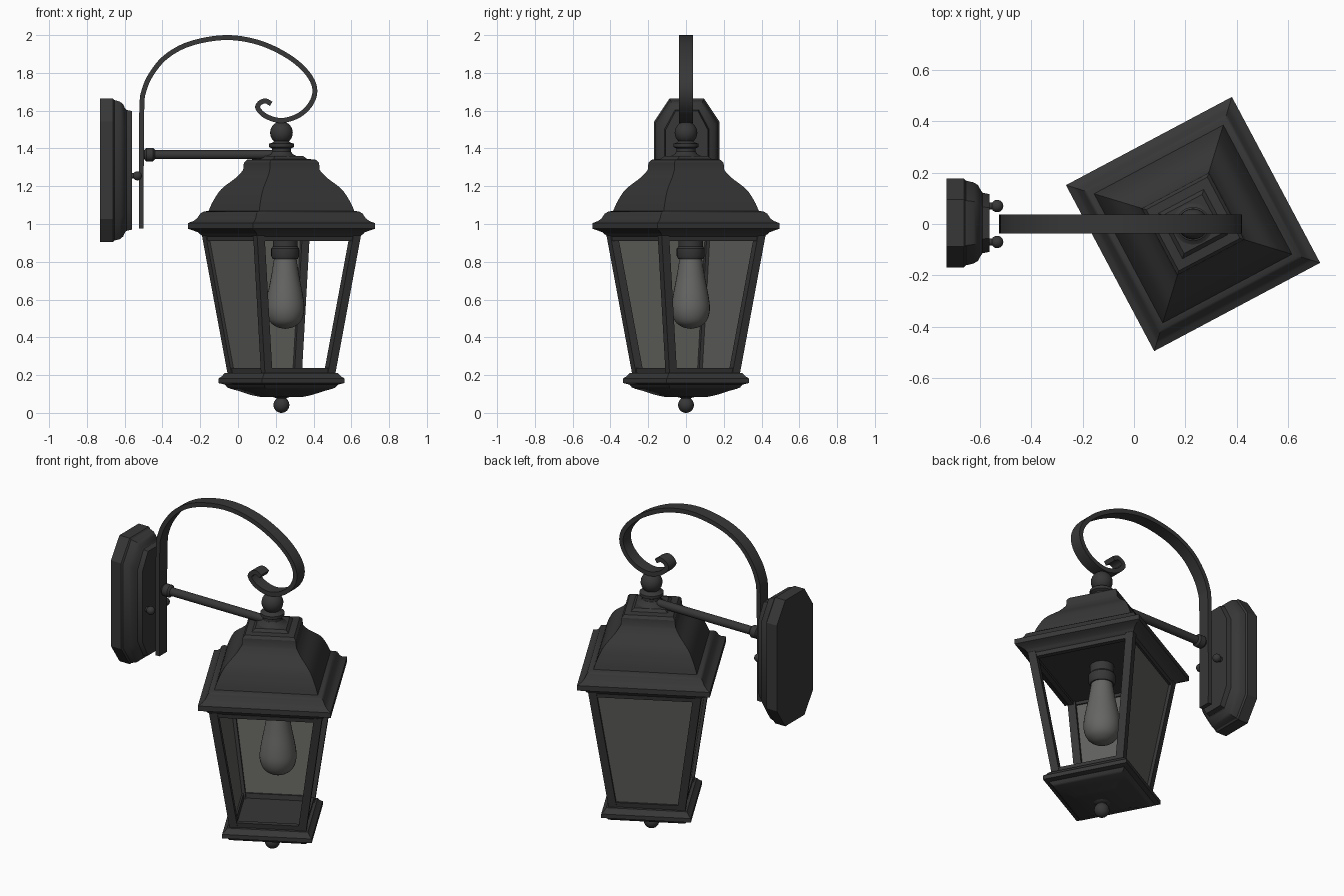
import bpy, bmesh, math
from mathutils import Vector, Matrix

if "Cube" in bpy.data.objects:
    bpy.data.objects.remove(bpy.data.objects["Cube"])


def material(name, c):
    m = bpy.data.materials.new(name)
    m.diffuse_color = (*c, 1)
    m.use_nodes = True
    m.node_tree.nodes["Principled BSDF"].inputs["Base Color"].default_value = m.diffuse_color
    return m


METAL = material("dark metal", (0.038, 0.038, 0.038))
GLASS = material("smoky glass", (0.12, 0.12, 0.112))
BULB = material("bulb grey", (0.13, 0.13, 0.125))

CX = 0.23
LANTERN = Matrix.Translation((CX, 0, 0)) @ Matrix.Rotation(math.radians(28), 4, 'Z')


def loft(name, rings, mat=METAL, matrix=Matrix(), angle=32):
    """Skin a list of equal-length point rings and cap both ends."""
    bm = bmesh.new()
    vs = [[bm.verts.new(matrix @ Vector(p)) for p in r] for r in rings]
    n = len(rings[0])
    for a, b in zip(vs, vs[1:]):
        for i in range(n):
            j = (i + 1) % n
            bm.faces.new((a[i], a[j], b[j], b[i]))
    bm.faces.new(vs[0])
    bm.faces.new(vs[-1])
    bmesh.ops.recalc_face_normals(bm, faces=bm.faces)
    me = bpy.data.meshes.new(name)
    bm.to_mesh(me)
    bm.free()
    me.materials.append(mat)
    for p in me.polygons:
        p.use_smooth = True
    me.set_sharp_from_angle(angle=math.radians(angle))
    ob = bpy.data.objects.new(name, me)
    bpy.context.collection.objects.link(ob)
    return ob


def square_stack(name, profile):
    """Square tiers from (z, half width) pairs, in the turned lantern frame."""
    return loft(name, [[(-h, -h, z), (h, -h, z), (h, h, z), (-h, h, z)]
                       for z, h in profile], METAL, LANTERN)


def lathe(name, profile, matrix, mat=METAL, n=28):
    """Round part from (height, radius) pairs."""
    return loft(name, [[(r * math.cos(2 * math.pi * i / n), r * math.sin(2 * math.pi * i / n), z)
                        for i in range(n)] for z, r in profile], mat, matrix)


def ball(name, centre, r):
    prof = [(-r * math.cos(math.pi * i / 14), max(r * math.sin(math.pi * i / 14), 0.001))
            for i in range(15)]
    lathe(name, prof, Matrix.Translation(centre))


def smooth_path(pts, steps=6):
    """Catmull-Rom subdivision of a 2D path."""
    P = [Vector(p) for p in pts]
    P = [2 * P[0] - P[1]] + P + [2 * P[-1] - P[-2]]
    out = []
    for a, b, c, d in zip(P, P[1:], P[2:], P[3:]):
        for s in range(steps):
            t = s / steps
            out.append(0.5 * (2 * b + (c - a) * t + (2 * a - 5 * b + 4 * c - d) * t * t
                              + (3 * b - a - 3 * c + d) * t ** 3))
    return out + [P[-2]]


# Roof: eave moulding, bell-shaped dome and cap
dome = smooth_path([(1.07, 0.285), (1.12, 0.268), (1.185, 0.235), (1.245, 0.178), (1.285, 0.15)], 4)
square_stack("roof", [(0.93, 0.30), (0.945, 0.318), (0.955, 0.325), (0.968, 0.35), (0.975, 0.366),
                      (1.005, 0.366), (1.015, 0.345), (1.03, 0.33), (1.055, 0.318), (1.065, 0.305)]
             + [tuple(p) for p in dome]
             + [(1.325, 0.147), (1.34, 0.135), (1.345, 0.10), (1.36, 0.085)])

# Base: flange and stepped underside
square_stack("base", [(0.085, 0.085), (0.095, 0.12), (0.115, 0.165), (0.128, 0.20), (0.135, 0.212),
                      (0.15, 0.222), (0.158, 0.247), (0.182, 0.247), (0.192, 0.235), (0.21, 0.222)])


# Tapered lantern frame
def half(z):
    return 0.21 + (z - 0.2) / 0.73 * 0.1


W = 0.045
for k in range(4):
    M = LANTERN @ Matrix.Rotation(k * math.pi / 2, 4, 'Z')
    rings = []
    for z in (0.2, 0.94):
        h = half(z)
        rings.append([(h, h, z), (h - W, h, z), (h - W, h - W, z), (h, h - W, z)])
    loft(f"corner_post_{k + 1}", rings, METAL, M)
    for label, z0, z1 in (("lower", 0.2, 0.238), ("upper", 0.91, 0.95)):
        a, b = half(z0), half(z1)
        loft(f"{label}_rail_{k + 1}",
             [[(a - 0.006, s * (a - 0.02), z0), (b - 0.006, s * (b - 0.02), z1),
               (b - 0.035, s * (b - 0.02), z1), (a - 0.035, s * (a - 0.02), z0)]
              for s in (-1, 1)], METAL, M)
    # Glass on the two closed sides only
    if k in (1, 2):
        loft(f"glass_pane_{k}",
             [[(half(z) - 0.018, -half(z) + 0.03, z), (half(z) - 0.018, half(z) - 0.03, z),
               (half(z) - 0.026, half(z) - 0.03, z), (half(z) - 0.026, -half(z) + 0.03, z)]
              for z in (0.22, 0.93)], GLASS, M)

# Bulb and socket
at_bulb = Matrix.Translation((0.25, 0.025, 0))
lathe("socket", [(0.815, 0.066), (0.83, 0.074), (0.87, 0.074), (0.88, 0.066), (0.94, 0.066)], at_bulb)
bulb = smooth_path([(0.445, 0.002), (0.455, 0.045), (0.485, 0.083), (0.54, 0.101), (0.61, 0.096),
                    (0.72, 0.075), (0.825, 0.058)], 4)
lathe("bulb", [(p[0], max(p[1], 0.002)) for p in bulb], at_bulb, BULB)

# Finials above and below
at_axis = Matrix.Translation((CX, 0, 0))
lathe("top_neck", [(1.345, 0.085), (1.36, 0.08), (1.37, 0.06), (1.385, 0.05), (1.4, 0.05), (1.408, 0.066),
                   (1.425, 0.066), (1.432, 0.045), (1.45, 0.03)], at_axis)
ball("top_ball", (CX, 0, 1.483), 0.06)
lathe("bottom_neck", [(0.06, 0.022), (0.078, 0.026), (0.084, 0.045), (0.1, 0.06)], at_axis)
ball("bottom_ball", (CX, 0, 0.042), 0.042)

# Horizontal rod and collar
along_x = Matrix.Translation((0, 0, 1.367)) @ Matrix.Rotation(math.pi / 2, 4, 'Y')
lathe("rod", [(-0.5, 0.024), (0.2, 0.024)], along_x)
lathe("rod_collar", [(-0.495, 0.026), (-0.485, 0.036), (-0.45, 0.036), (-0.44, 0.026)], along_x)

# Scroll strap: outer edge path, thickened inwards
path = smooth_path([(-0.525, 0.975), (-0.525, 1.3), (-0.522, 1.62), (-0.51, 1.71), (-0.47, 1.80),
                    (-0.39, 1.895), (-0.26, 1.966), (-0.07, 2.0), (0.11, 1.974), (0.27, 1.9),
                    (0.375, 1.81), (0.419, 1.72), (0.40, 1.635), (0.33, 1.565), (0.23, 1.535),
                    (0.14, 1.56), (0.092, 1.61), (0.105, 1.648), (0.145, 1.665), (0.182, 1.648)])
T, HW = 0.026, 0.037
rings = []
for i, p in enumerate(path):
    d = (path[min(i + 1, len(path) - 1)] - path[max(i - 1, 0)]).normalized()
    q = p + Vector((d.y, -d.x)) * T
    rings.append([(p.x, -HW, p.y), (p.x, HW, p.y), (q.x, HW, q.y), (q.x, -HW, q.y)])
loft("scroll_strap", rings)


# Wall plate: stacked chamfered octagons
def octagon(x, a, b):
    c, d = a * 0.47, b * 0.32
    pts = [(a, b - d), (a - c, b), (c - a, b), (-a, b - d), (-a, d - b), (c - a, -b), (a - c, -b), (a, d - b)]
    return [(x, y + 0.004, z + 1.284) for y, z in pts]


loft("wall_plate", [octagon(*t) for t in (
    (-0.73, 0.173, 0.38), (-0.662, 0.173, 0.38), (-0.655, 0.165, 0.372), (-0.625, 0.158, 0.364),
    (-0.608, 0.148, 0.35), (-0.598, 0.13, 0.328), (-0.59, 0.118, 0.32), (-0.562, 0.112, 0.314))])

# Mounting screws and the stub joining plate to strap
for s, label in ((-1, "front"), (1, "back")):
    M = Matrix.Translation((0, s * 0.07, 1.255)) @ Matrix.Rotation(math.pi / 2, 4, 'Y')
    lathe(f"{label}_screw", [(-0.57, 0.014), (-0.535, 0.014)], M)
    ball(f"{label}_screw_knob", (-0.533, s * 0.07, 1.255), 0.024)
